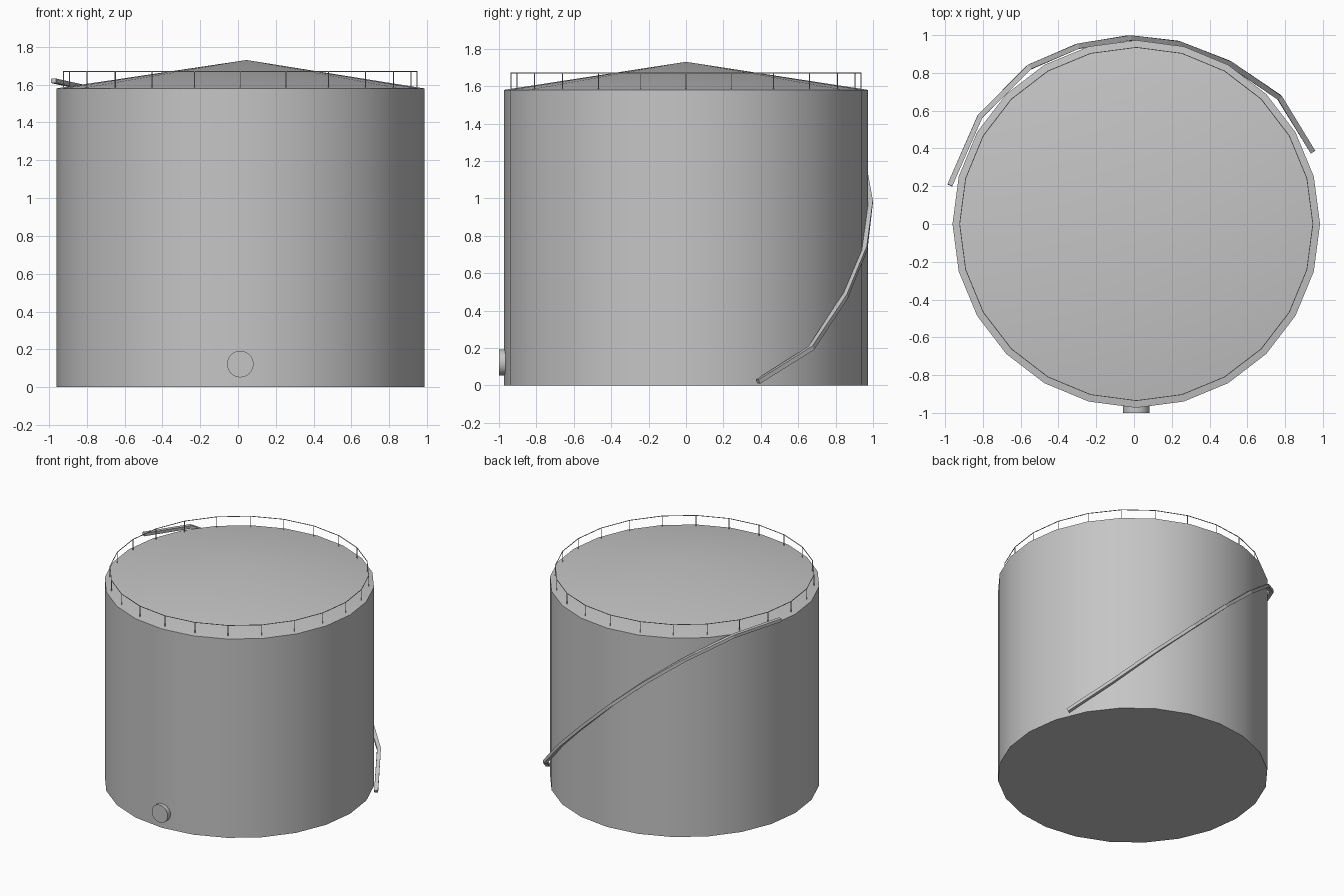
import bpy, bmesh, math
from mathutils import Vector, Matrix

if "Cube" in bpy.data.objects:
    bpy.data.objects.remove(bpy.data.objects["Cube"], do_unlink=True)

CX = 0.012        # tank axis
R, WALL = 0.973, 1.58
SIDES = 24
RAIL_R, RAIL_Z = 0.935, 1.67

steel = bpy.data.materials.new("grey steel")
steel.use_nodes = True
grey = (0.56, 0.56, 0.56, 1)
steel.diffuse_color = grey
steel.node_tree.nodes["Principled BSDF"].inputs["Base Color"].default_value = grey


def finish(bm, name, smooth=False):
    bmesh.ops.recalc_face_normals(bm, faces=bm.faces)
    mesh = bpy.data.meshes.new(name)
    bm.to_mesh(mesh)
    bm.free()
    mesh.materials.append(steel)
    obj = bpy.data.objects.new(name, mesh)
    bpy.context.collection.objects.link(obj)
    if smooth:
        bpy.ops.object.select_all(action="DESELECT")
        obj.select_set(True)
        bpy.context.view_layer.objects.active = obj
        bpy.ops.object.shade_smooth_by_angle(angle=math.radians(35))
    return obj


def ring(bm, radius, z):
    return [bm.verts.new((CX + radius * math.cos(a), radius * math.sin(a), z))
            for a in (math.tau * i / SIDES for i in range(SIDES))]


def bridge(bm, low, high):
    n = len(low)
    for i in range(n):
        j = (i + 1) % n
        bm.faces.new((low[i], low[j], high[j], high[i]))


# Tank: wall, floor and shallow roof with a slightly offset peak
bm = bmesh.new()
base, rim = ring(bm, R, 0), ring(bm, R, WALL)
bridge(bm, base, rim)
bm.faces.new(base)
peak = bm.verts.new((0.045, 0, 1.73))
for i in range(SIDES):
    bm.faces.new((rim[i], rim[(i + 1) % SIDES], peak))
finish(bm, "tank", True)

# Round outlet near the floor at the front
bm = bmesh.new()
bmesh.ops.create_cone(bm, cap_ends=True, segments=32, radius1=0.07, radius2=0.07, depth=0.08,
                      matrix=Matrix.Translation((CX, -0.96, 0.122)) @ Matrix.Rotation(math.pi / 2, 4, "X"))
finish(bm, "outlet", True)

# Railing hoop, a thin square section swept round the roof
bm = bmesh.new()
t = 0.002
loops = [ring(bm, RAIL_R + dr, RAIL_Z + dz) for dr, dz in ((-t, -t), (t, -t), (t, t), (-t, t))]
for k in range(4):
    bridge(bm, loops[k], loops[(k + 1) % 4])
finish(bm, "railing_hoop")

# Railing posts
bm = bmesh.new()
for i in range(SIDES):
    place = (Matrix.Translation((CX, 0, 0)) @ Matrix.Rotation(math.tau * i / SIDES, 4, "Z")
             @ Matrix.Translation((RAIL_R, 0, (WALL + RAIL_Z) / 2))
             @ Matrix.Diagonal((0.004, 0.004, RAIL_Z - WALL, 1)))
    bmesh.ops.create_cube(bm, size=1, matrix=place)
finish(bm, "railing_posts")

# Stair rail climbing round the back of the tank
path = [Vector(p) for p in (
    (0.945, 0.385, 0.02), (0.77, 0.67, 0.20), (0.505, 0.85, 0.475),
    (0.235, 0.955, 0.735), (-0.025, 0.985, 0.98), (-0.3, 0.94, 1.22),
    (-0.555, 0.83, 1.42), (-0.815, 0.57, 1.585), (-0.975, 0.205, 1.62))]
bm = bmesh.new()
sections = []
for i, p in enumerate(path):
    along = (path[min(i + 1, len(path) - 1)] - path[max(i - 1, 0)]).normalized()
    out = along.cross(Vector((0, 0, 1))).normalized() * 0.014
    up = out.cross(along).normalized() * 0.012
    sections.append([bm.verts.new(p + out * a + up * b)
                     for a, b in ((-1, -1), (1, -1), (1, 1), (-1, 1))])
for low, high in zip(sections, sections[1:]):
    bridge(bm, low, high)
bm.faces.new(sections[0])
bm.faces.new(sections[-1])
finish(bm, "stair_rail")
